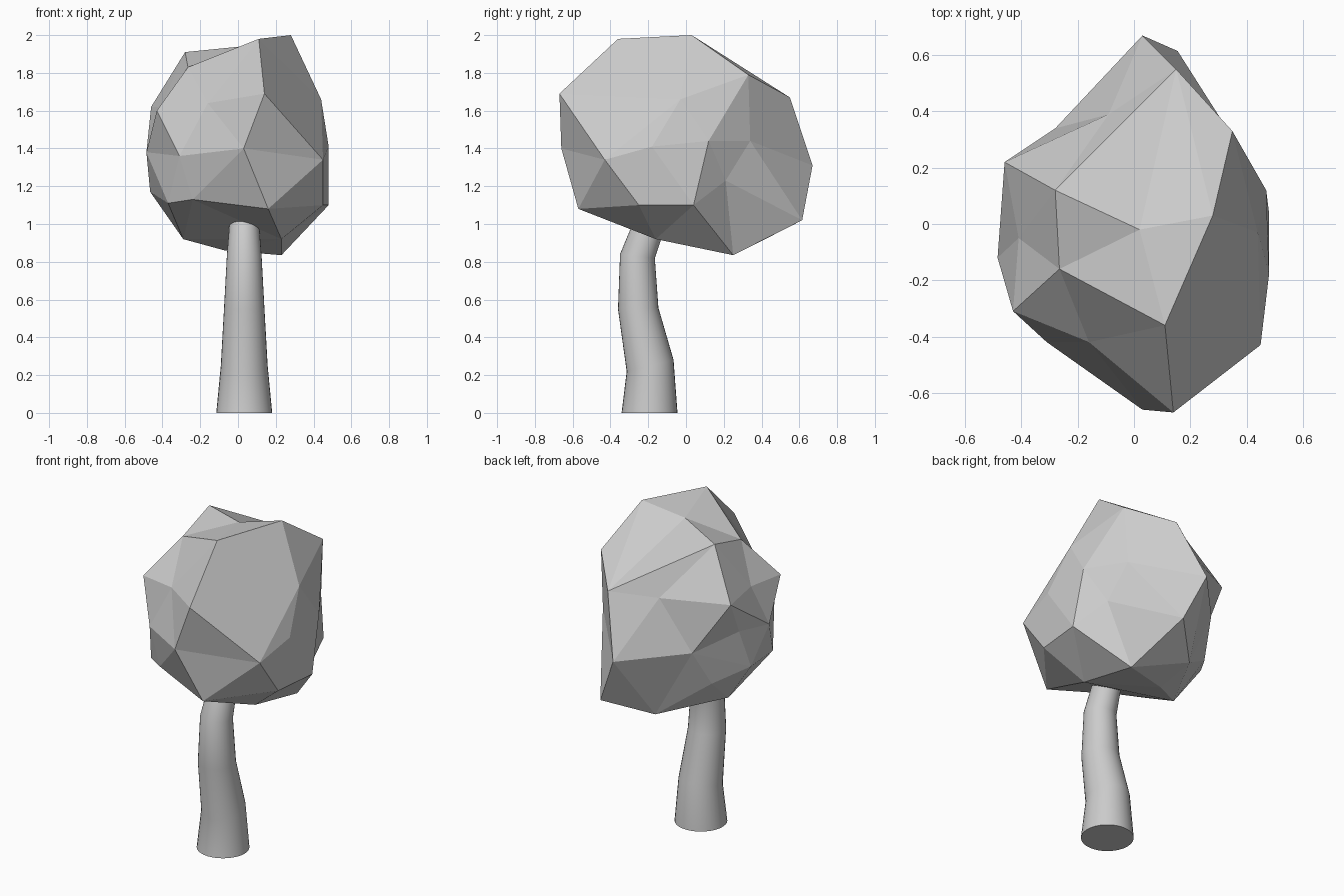
import bpy, bmesh, math
from mathutils import Vector

if "Cube" in bpy.data.objects:
    bpy.data.objects.remove(bpy.data.objects["Cube"])


def finish(name, bm, smooth=None):
    bmesh.ops.recalc_face_normals(bm, faces=bm.faces[:])
    me = bpy.data.meshes.new(name)
    bm.to_mesh(me)
    bm.free()
    ob = bpy.data.objects.new(name, me)
    bpy.context.collection.objects.link(ob)
    if smooth:
        bpy.context.view_layer.objects.active = ob
        ob.select_set(True)
        bpy.ops.object.shade_smooth_by_angle(angle=smooth)
        ob.select_set(False)
    return ob


# trunk: bent tapering tube, rings of (y, z, radius, tilt slope)
SIDES = 32
rings = [(-.193, 0, .148, 0), (-.19, .25, .124, .25), (-.253, .553, .107, .03),
         (-.257, .83, .092, -.12), (-.20, .98, .08, -.35), (-.14, 1.12, .072, -.35)]
bm = bmesh.new()
loops = []
for y, z, r, t in rings:
    loops.append([bm.verts.new((.033 + r * math.cos(a), y + r * math.sin(a),
                                z + t * r * math.sin(a)))
                  for a in (2 * math.pi * i / SIDES for i in range(SIDES))])
for a, b in zip(loops, loops[1:]):
    for i in range(SIDES):
        j = (i + 1) % SIDES
        bm.faces.new((a[i], a[j], b[j], b[i]))
bm.faces.new(loops[0])
bm.faces.new(loops[-1])
finish("trunk", bm, math.radians(25))

# crown: faceted lump given by its corner points
corners = [
    # top
    (.11, -.36, 1.98), (.28, .03, 2), (.02, -.02, 1.94), (-.265, -.16, 1.83), (-.28, .12, 1.91),
    # shoulder
    (.14, -.67, 1.69), (.44, -.03, 1.66), (.35, .33, 1.79), (.15, .55, 1.67), (-.09, .39, 1.63),
    (-.46, .22, 1.62), (-.41, -.05, 1.62), (-.43, -.31, 1.6), (-.16, -.42, 1.64),
    # middle
    (.03, -.66, 1.4), (.45, -.43, 1.34), (.48, -.18, 1.41), (.47, .12, 1.44), (.33, .34, 1.44),
    (.03, .67, 1.31), (-.28, .34, 1.32), (-.44, .11, 1.41), (-.485, -.12, 1.38), (-.31, -.42, 1.36),
    # lower
    (.16, -.57, 1.08), (.45, -.25, 1.1), (.48, .04, 1.1), (.37, .21, 1.23), (.155, .615, 1.02),
    (-.33, .22, 1.1), (-.465, .03, 1.17), (-.37, -.32, 1.11), (-.24, -.42, 1.13),
    # underside
    (.23, .25, .835), (.23, -.16, .92), (-.07, .4, .91), (-.29, 0, .92), (-.07, .15, .86),
]
# faces come from the hull of the points rounded onto a ball; then corners go back in place
centre = Vector((0, 0, 1.42))
bm = bmesh.new()
place = {}
for c in corners:
    d = Vector(c) - centre
    d = Vector((d.x / .48, d.y / .67, d.z / .58))
    v = bm.verts.new(d.normalized() * d.length ** .3)
    place[v] = c
bmesh.ops.convex_hull(bm, input=bm.verts[:])
for v in bm.verts:
    v.co = place[v]
finish("leaf_crown", bm)
